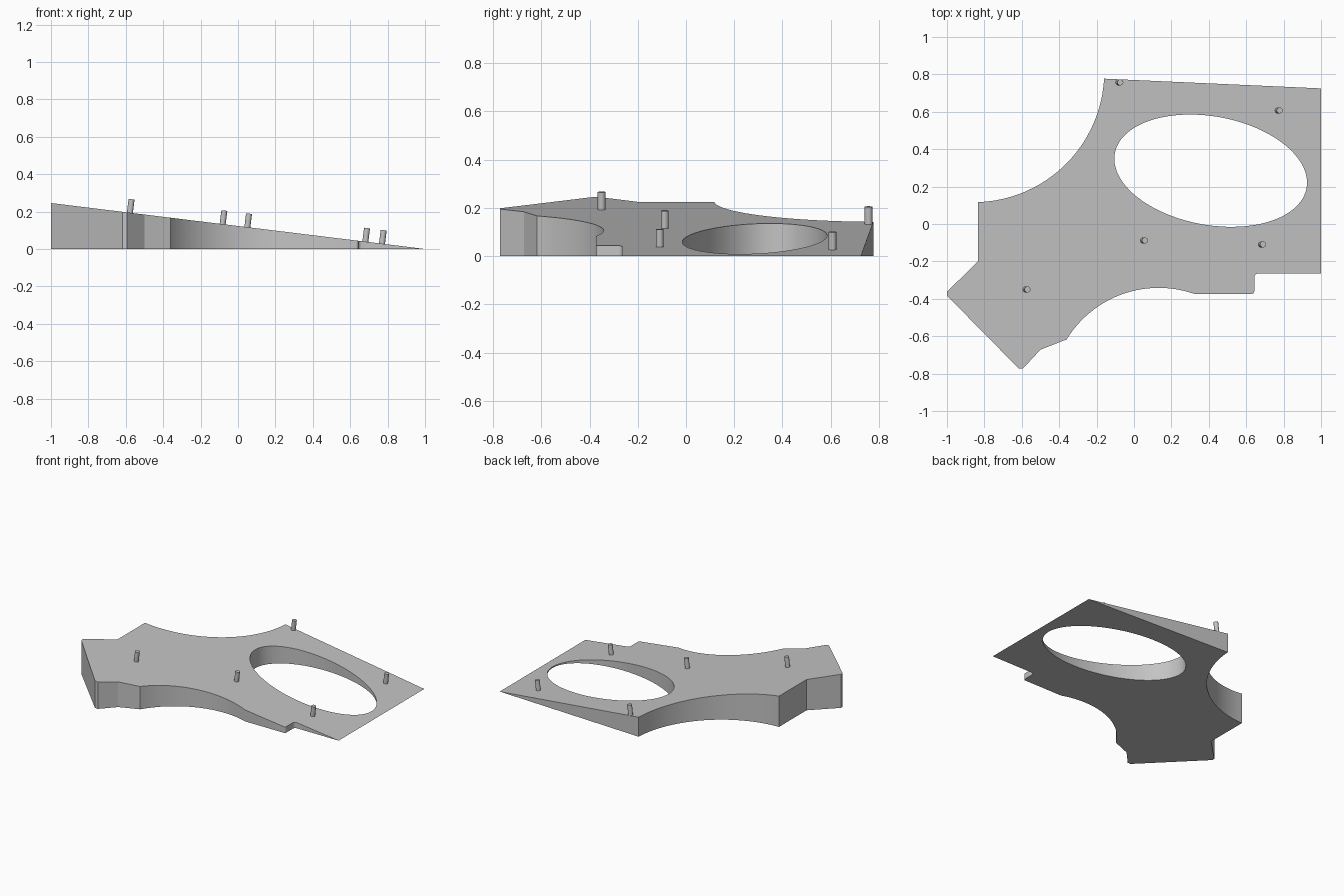
import bpy
import bmesh
from math import sin, cos, tan, pi, radians, atan2
from mathutils import Vector, Matrix

if "Cube" in bpy.data.objects:
    bpy.data.objects.remove(bpy.data.objects["Cube"], do_unlink=True)

TILT = radians(7)          # slope of the top face, falling toward +x

grey = bpy.data.materials.new("plain grey")
grey.use_nodes = True
grey.diffuse_color = (0.55, 0.55, 0.55, 1)
grey.node_tree.nodes["Principled BSDF"].inputs["Base Color"].default_value = (0.55, 0.55, 0.55, 1)


def top_z(x):
    return max(0.0, (1 - x) * tan(TILT))


def arc(p, q, sweep, steps):
    """Points on a circular arc from p to q, turning through sweep (positive = anticlockwise)."""
    p, q = Vector(p), Vector(q)
    half = (q - p) / 2
    centre = p + half + Vector((-half.y, half.x)) / tan(sweep / 2)
    spoke = p - centre
    return [centre + Matrix.Rotation(sweep * i / steps, 2) @ spoke for i in range(steps + 1)]


def ellipse(centre, a, b, turn, steps):
    spin = Matrix.Rotation(turn, 2)
    return [Vector(centre) + spin @ Vector((a * cos(2 * pi * i / steps), b * sin(2 * pi * i / steps)))
            for i in range(steps)]


def finish(bm, name):
    bmesh.ops.recalc_face_normals(bm, faces=bm.faces)
    mesh = bpy.data.meshes.new(name)
    bm.to_mesh(mesh)
    bm.free()
    mesh.materials.append(grey)
    obj = bpy.data.objects.new(name, mesh)
    bpy.context.collection.objects.link(obj)
    bpy.ops.object.select_all(action='DESELECT')
    obj.select_set(True)
    bpy.context.view_layer.objects.active = obj
    bpy.ops.object.shade_smooth_by_angle(angle=radians(20))
    return obj


# Outline of the wedge plate, anticlockwise from the thin back corner
outline = [(1, 0.725)]
outline += arc((-0.16, 0.777), (-0.835, 0.117), radians(-85), 40)      # large scoop
outline += [(-0.835, -0.2), (-1, -0.363), (-1, -0.383), (-0.617, -0.772),
            (-0.593, -0.772), (-0.5, -0.672)]
outline += arc((-0.36, -0.617), (0.32, -0.373), radians(-77.5), 40)    # front scoop
outline += arc((0.63, -0.373), (0.643, -0.36), radians(90), 6)         # rounded step
outline += arc((0.643, -0.285), (0.663, -0.265), radians(-90), 6)
outline += [(1, -0.265)]
hole = ellipse((0.41, 0.285), 0.521, 0.29, radians(-10.3), 96)

# Wedge plate: fill between the loops, raise it and slope the top
bm = bmesh.new()
edges = []
for loop in (outline, hole):
    verts = [bm.verts.new((p[0], p[1], 0)) for p in loop]
    edges += [bm.edges.new((verts[i - 1], verts[i])) for i in range(len(verts))]
bmesh.ops.triangle_fill(bm, use_beauty=True, use_dissolve=False, edges=edges, normal=(0, 0, 1))
raised = bmesh.ops.extrude_face_region(bm, geom=bm.faces[:], use_keep_orig=True)
for v in raised["geom"]:
    if isinstance(v, bmesh.types.BMVert):
        v.co.z = top_z(v.co.x)
bmesh.ops.remove_doubles(bm, verts=bm.verts, dist=0.0003)
finish(bm, "wedge_plate")

# Locating pins standing square to the sloped face
PINS = {"back_right": (-0.082, 0.757), "back_left": (0.77, 0.607), "front_right": (-0.578, -0.35),
        "front_middle": (0.05, -0.088), "front_left": (0.681, -0.109)}
LENGTH, SUNK = 0.073, 0.01
for place, (x, y) in PINS.items():
    bm = bmesh.new()
    bmesh.ops.create_cone(bm, cap_ends=True, segments=24, radius1=0.016, radius2=0.016,
                          depth=LENGTH + SUNK,
                          matrix=Matrix.Translation((0, 0, (LENGTH - SUNK) / 2)))
    pin = finish(bm, place + "_pin")
    pin.location = (x, y, top_z(x))
    pin.rotation_euler = (0, TILT, 0)
